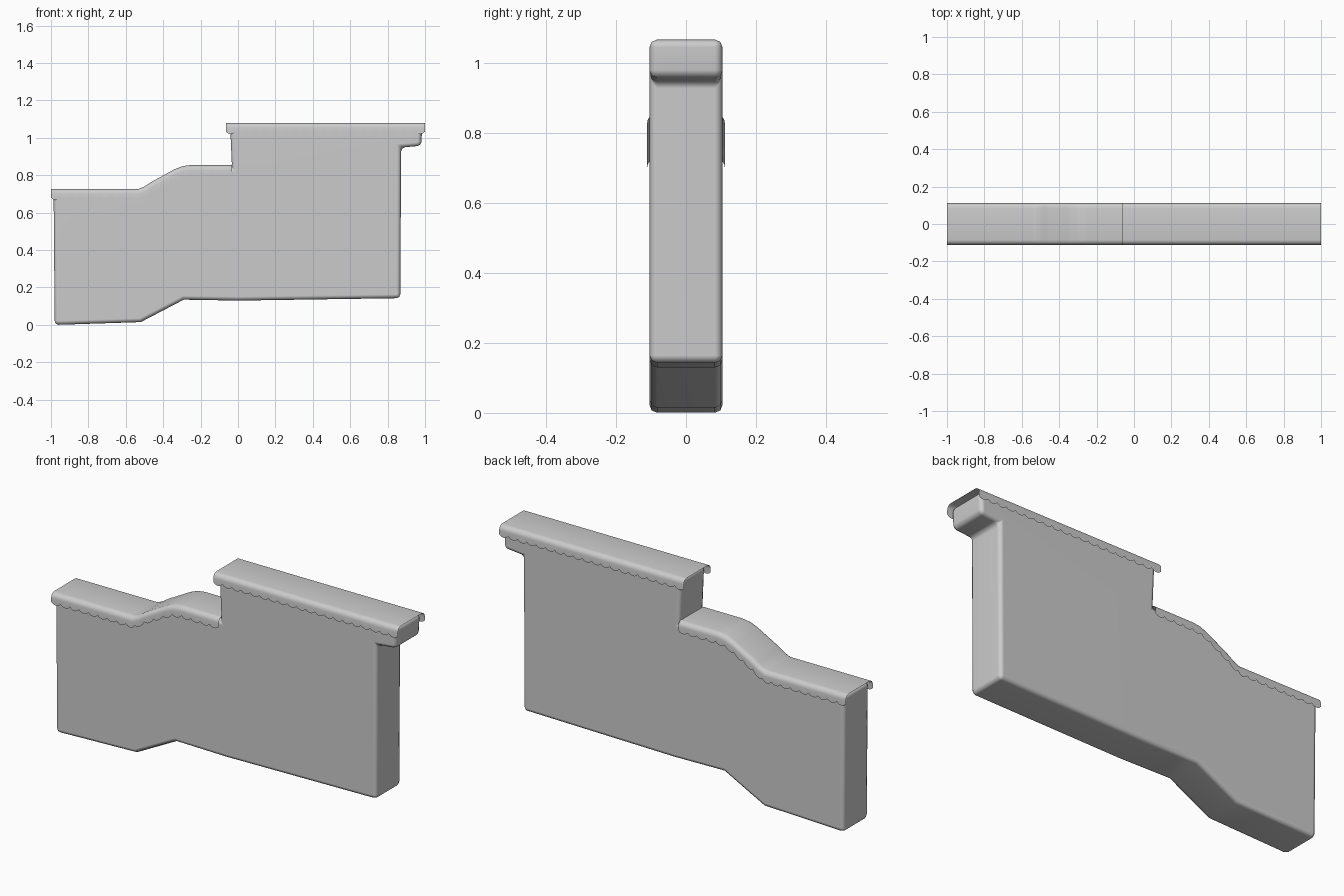
import bpy, bmesh, math

if "Cube" in bpy.data.objects:
    bpy.data.objects.remove(bpy.data.objects["Cube"])


def finish(bm, name, angle):
    bmesh.ops.recalc_face_normals(bm, faces=bm.faces)
    mesh = bpy.data.meshes.new(name)
    bm.to_mesh(mesh)
    bm.free()
    ob = bpy.data.objects.new(name, mesh)
    bpy.context.collection.objects.link(ob)
    bpy.ops.object.select_all(action='DESELECT')
    ob.select_set(True)
    bpy.context.view_layer.objects.active = ob
    bpy.ops.object.shade_smooth_by_angle(angle=math.radians(angle))
    return ob


# Wall body: stepped outline, extruded in y with rounded rims
HALF = 0.104
outline = [(-0.98, 0.0), (-0.52, 0.015), (-0.29, 0.135), (0.0, 0.13), (0.868, 0.143),
           (0.872, 0.948), (0.98, 0.958), (0.985, 1.066), (-0.042, 1.066), (-0.032, 0.838),
           (-0.28, 0.838), (-0.33, 0.826), (-0.47, 0.75), (-0.53, 0.714), (-0.986, 0.714)]
bm = bmesh.new()
face = bm.faces.new([bm.verts.new((x, -HALF, z)) for x, z in outline])
ext = bmesh.ops.extrude_face_region(bm, geom=[face])
moved = [v for v in ext['geom'] if isinstance(v, bmesh.types.BMVert)]
bmesh.ops.translate(bm, verts=moved, vec=(0, 2 * HALF, 0))
bmesh.ops.recalc_face_normals(bm, faces=bm.faces)
edges = [e for e in bm.edges if e.calc_face_angle(0) > math.radians(45)]
bmesh.ops.bevel(bm, geom=edges, offset=0.021, segments=2, profile=0.5, affect='EDGES',
                clamp_overlap=True)
body = finish(bm, "wall_body", 50)
body.modifiers.new("even_normals", 'WEIGHTED_NORMAL').keep_sharp = True


def height(path, x):
    for (x0, z0), (x1, z1) in zip(path, path[1:]):
        if x <= x1:
            return z0 + (z1 - z0) * (x - x0) / (x1 - x0)
    return path[-1][1]


# Caps: thin open sheets draped over the wall, with scalloped hems
def cap(name, path, lobes, steps=6):
    x0, x1 = path[0][0], path[-1][0]
    half, r = 0.111, 0.026
    arc = [(half - r + r * math.cos(a), -r + r * math.sin(a))
           for a in (i * math.pi / 8 for i in range(5))]
    bm = bmesh.new()
    rows = []
    for i in range(lobes * steps + 1):
        x = x0 + (x1 - x0) * i / (lobes * steps)
        z = height(path, x)
        hem = -0.046 - 0.013 * abs(math.sin(math.pi * i / steps)) ** 0.7
        side = [(half, hem)] + arc
        section = side + [(-y, dz) for y, dz in reversed(side)]
        rows.append([bm.verts.new((x, y, z + dz)) for y, dz in section])
    for a, b in zip(rows, rows[1:]):
        for j in range(len(a) - 1):
            bm.faces.new((a[j], a[j + 1], b[j + 1], b[j]))
    # Outward normals for the open sheet
    ob = finish(bm, name, 40)
    if sum(p.normal.z for p in ob.data.polygons) < 0:
        ob.data.flip_normals()
    return ob


cap("upper_cap", [(-0.065, 1.08), (1.0, 1.08)], 20)
cap("lower_cap", [(-1.0, 0.727), (-0.53, 0.727), (-0.50, 0.74), (-0.46, 0.766), (-0.34, 0.832),
                  (-0.30, 0.848), (-0.26, 0.854), (-0.033, 0.854)], 18)
